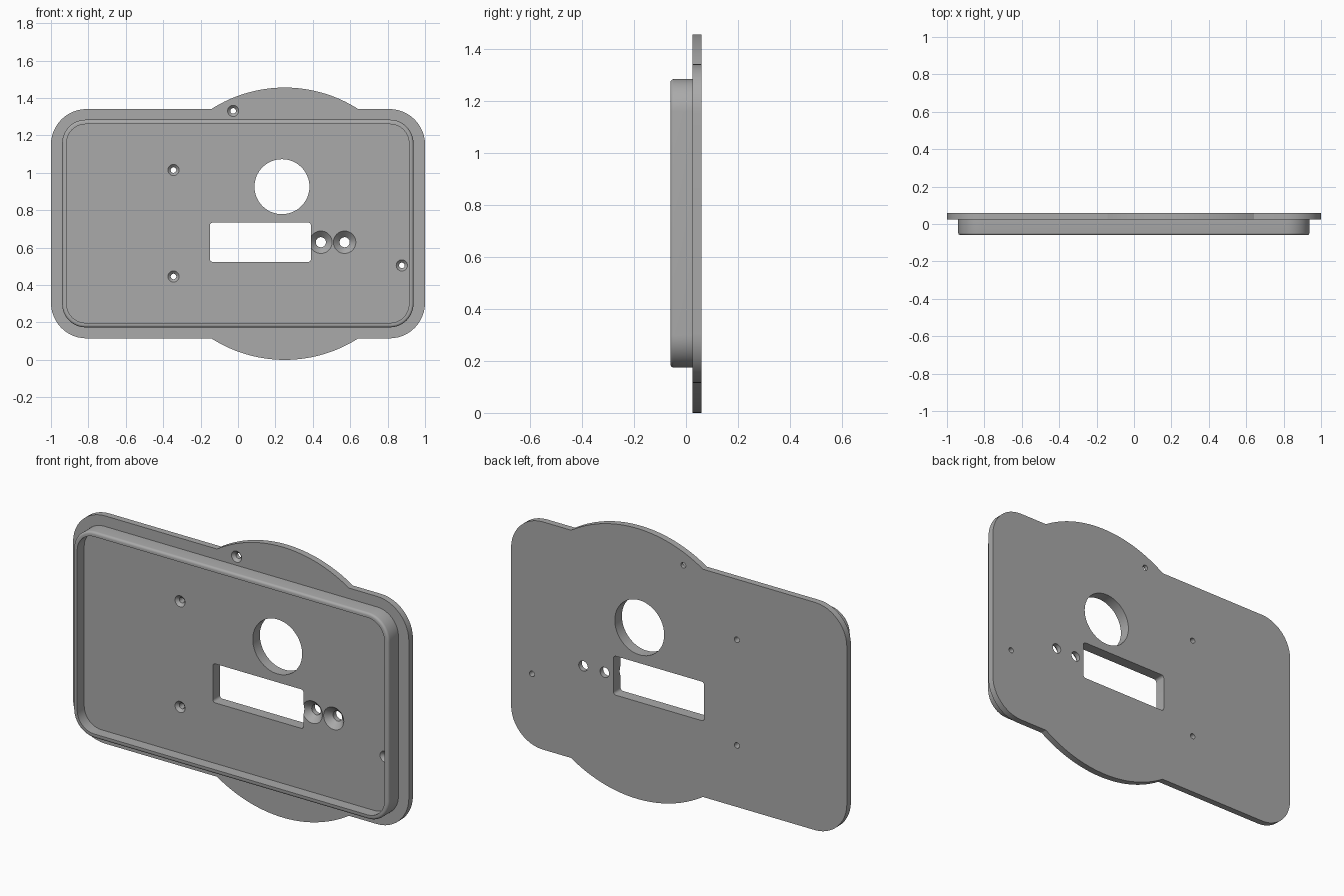
import bpy
import bmesh
from math import sin, cos, pi, asin

cube = bpy.data.objects.get("Cube")
if cube:
    bpy.data.objects.remove(cube, do_unlink=True)

grey = bpy.data.materials.new("plain grey")
grey.use_nodes = True
colour = (0.4, 0.4, 0.4, 1)
grey.diffuse_color = colour
grey.node_tree.nodes["Principled BSDF"].inputs["Base Color"].default_value = colour

MID_Z = 0.728


def arc(cx, cz, r, start, end, steps):
    """Points on an arc in the x-z plane."""
    angles = [start + (end - start) * i / steps for i in range(steps + 1)]
    return [(cx + r * cos(a), cz + r * sin(a)) for a in angles]


def circle(cx, cz, r, steps=48):
    return arc(cx, cz, r, 0, 2 * pi, steps)[:-1]


def corners(x0, x1, z0, z1, r, steps=12):
    """Four corner arcs of a rounded rectangle, anticlockwise from top right."""
    centres = [(x1 - r, z1 - r), (x0 + r, z1 - r), (x0 + r, z0 + r), (x1 - r, z0 + r)]
    return [arc(cx, cz, r, k * pi / 2, (k + 1) * pi / 2, steps)
            for k, (cx, cz) in enumerate(centres)]


def rounded_rect(x0, x1, z0, z1, r, inset=0.0, steps=12):
    return sum(corners(x0 + inset, x1 - inset, z0 + inset, z1 - inset,
                       r - inset, steps), [])


def loft(name, sections):
    """Closed solid through (y, outline) sections with equal point counts."""
    bm = bmesh.new()
    rings = [[bm.verts.new((x, y, z)) for x, z in outline] for y, outline in sections]
    n = len(rings[0])
    for a, b in zip(rings, rings[1:]):
        for i in range(n):
            j = (i + 1) % n
            bm.faces.new((a[i], a[j], b[j], b[i]))
    bm.faces.new(rings[0])
    bm.faces.new(rings[-1])
    bmesh.ops.recalc_face_normals(bm, faces=bm.faces)
    mesh = bpy.data.meshes.new(name)
    bm.to_mesh(mesh)
    bm.free()
    mesh.materials.append(grey)
    obj = bpy.data.objects.new(name, mesh)
    bpy.context.collection.objects.link(obj)
    return obj


def combine(target, tool, operation):
    """Apply a boolean and discard the tool."""
    tool.hide_render = True
    mod = target.modifiers.new("combine", 'BOOLEAN')
    mod.operation = operation
    mod.solver = 'EXACT'
    mod.object = tool
    bpy.ops.object.select_all(action='DESELECT')
    target.select_set(True)
    bpy.context.view_layer.objects.active = target
    bpy.ops.object.modifier_apply(modifier=mod.name)
    bpy.data.objects.remove(tool, do_unlink=True)


# Flange plate: rounded rectangle with bulges from one large circle
BOTTOM, TOP = 0.115, 1.341
tr, tl, bl, br = corners(-1, 1, BOTTOM, TOP, 0.19)
half = asin((TOP - MID_Z) / MID_Z)
top_bulge = arc(0.25, MID_Z, MID_Z, half, pi - half, 40)
low_bulge = arc(0.25, MID_Z, MID_Z, pi + half, 2 * pi - half, 40)
outline = tr + top_bulge + tl + bl + low_bulge + br
panel = loft("cover_panel", [(0.025, outline), (0.06, outline)])

# Raised body with a rounded front edge
body = (-0.94, 0.938, 0.174, 1.284, 0.125)
ROUND = 0.013
sections = [(0.045, rounded_rect(*body))]
for i in range(5):
    a = i * pi / 8
    sections.append((-0.06 + ROUND * (1 - sin(a)),
                     rounded_rect(*body, inset=ROUND * (1 - cos(a)))))
combine(panel, loft("raised_body", sections), 'UNION')

# Recess that leaves a thin rim
recess = rounded_rect(*body, inset=0.024)
combine(panel, loft("recess_cutter", [(-0.1, recess), (0.0, recess)]), 'DIFFERENCE')

# Round and rectangular openings
window = rounded_rect(-0.15, 0.39, 0.524, 0.734, 0.015, steps=5)
for opening in (circle(0.235, 0.926, 0.147, 64), window):
    combine(panel, loft("opening_cutter", [(-0.2, opening), (0.2, opening)]), 'DIFFERENCE')

# Countersunk holes: x, z, surface depth, outer and inner radius
holes = [(-0.345, 1.015, 0, 0.03, 0.015), (-0.345, 0.446, 0, 0.03, 0.015),
         (0.876, 0.505, 0, 0.03, 0.015), (-0.026, 1.331, 0.025, 0.03, 0.015),
         (0.443, 0.629, 0, 0.06, 0.027), (0.57, 0.629, 0, 0.06, 0.027)]
for x, z, y, outer, inner in holes:
    wide, narrow = circle(x, z, outer), circle(x, z, inner)
    combine(panel, loft("hole_cutter", [(y - 0.01, wide), (y, wide),
                                        (y + outer - inner, narrow), (0.2, narrow)]),
            'DIFFERENCE')

bpy.ops.object.select_all(action='DESELECT')
panel.select_set(True)
bpy.context.view_layer.objects.active = panel
bpy.ops.object.shade_smooth_by_angle(angle=pi / 6)
